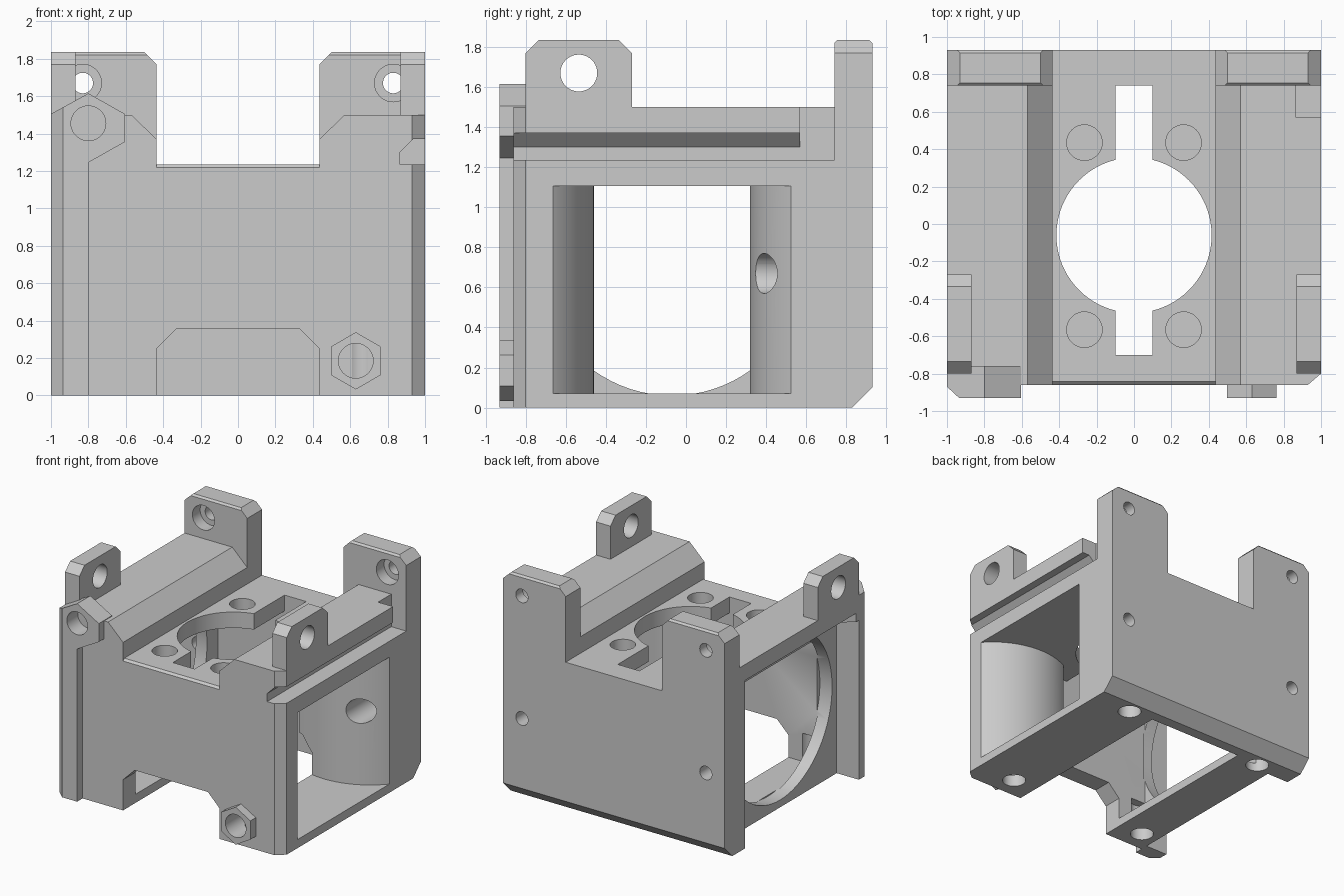
import bpy, math

if "Cube" in bpy.data.objects:
    bpy.data.objects.remove(bpy.data.objects["Cube"])

grey = bpy.data.materials.new("light grey plastic")
grey.diffuse_color = (0.6, 0.6, 0.6, 1)
grey.use_nodes = True
grey.node_tree.nodes["Principled BSDF"].inputs["Base Color"].default_value = grey.diffuse_color

AXES = {'x': lambda u, v, w: (w, u, v),    # profile in y, z
        'y': lambda u, v, w: (u, w, v),    # profile in x, z
        'z': lambda u, v, w: (u, v, w)}    # profile in x, y


def prism(name, axis, pts, a, b):
    """Extrude a closed 2D profile along an axis from a to b."""
    n, put = len(pts), AXES[axis]
    verts = [put(u, v, a) for u, v in pts] + [put(u, v, b) for u, v in pts]
    faces = [list(range(n)), list(range(n, 2 * n))]
    faces += [[i, (i + 1) % n, n + (i + 1) % n, n + i] for i in range(n)]
    me = bpy.data.meshes.new(name)
    me.from_pydata(verts, [], faces)
    me.materials.append(grey)
    ob = bpy.data.objects.new(name, me)
    bpy.context.collection.objects.link(ob)
    bpy.context.view_layer.objects.active = ob
    bpy.ops.object.mode_set(mode='EDIT')
    bpy.ops.mesh.select_all(action='SELECT')
    bpy.ops.mesh.normals_make_consistent(inside=False)
    bpy.ops.object.mode_set(mode='OBJECT')
    return ob


def box(name, x0, x1, y0, y1, z0, z1):
    return prism(name, 'z', [(x0, y0), (x1, y0), (x1, y1), (x0, y1)], z0, z1)


def ring(u, v, r, n=40, turn=0.0):
    return [(u + r * math.cos(turn + 2 * math.pi * i / n),
             v + r * math.sin(turn + 2 * math.pi * i / n)) for i in range(n)]


def rod(axis, u, v, r, a, b, n=40):
    return prism("bore", axis, ring(u, v, r, n), a, b)


def combine(ob, other, op='DIFFERENCE'):
    """Apply one boolean and remove the helper."""
    m = ob.modifiers.new("join", 'BOOLEAN')
    m.operation, m.solver, m.object = op, 'EXACT', other
    bpy.context.view_layer.objects.active = ob
    bpy.ops.object.modifier_apply(modifier=m.name)
    bpy.data.objects.remove(other)


# Main housing with sloped shoulders and the rail groove on the right
body = prism("housing", 'y', [
    (-1, 0), (1, 0), (1, 1.235), (.865, 1.235), (.865, 1.30), (.935, 1.37),
    (1, 1.37), (1, 1.5), (.57, 1.5), (.435, 1.37), (.435, 1.235),
    (-.435, 1.235), (-.435, 1.37), (-.57, 1.5), (-1, 1.5)], -.86, .75)
combine(body, box("rail_end", .865, 1.1, .57, .8, 1.235, 1.6))
combine(body, prism("corner_chamfer", 'z',
                    [(.93, -.86), (.93, -1), (1.1, -1), (1.1, -.8), (1, -.8)], -.1, 1.6))
combine(body, prism("floor_edge", 'x', [(-.9, 1.218), (-.86, 1.218), (-.843, 1.235),
                                        (-.843, 1.3), (-.9, 1.3)], -.435, .435))

# Rear plate with two chamfered ears
rear = prism("rear_plate", 'y', [
    (-1, 0), (1, 0), (1, 1.77), (.93, 1.835), (.5, 1.835), (.435, 1.77),
    (.435, 1.235), (-.435, 1.235), (-.435, 1.77), (-.5, 1.835),
    (-.93, 1.835), (-1, 1.77)], .74, .93)
for y, s in ((.74, 1), (.93, -1)):
    combine(rear, prism("ear_edge", 'x', [
        (y - .05 * s, 1.9), (y - .05 * s, 1.82), (y, 1.82),
        (y + .015 * s, 1.835), (y + .015 * s, 1.9)], -1.1, 1.1))
combine(body, rear, 'UNION')

# Motor recess on the left
combine(body, box("motor_recess", -1.1, -.8, -.8, .67, -.1, 1.37))

# Front lugs with cross holes
for x0, x1 in ((-1, -.87), (.87, 1)):
    lug = prism("front_lug", 'x', [
        (-.8, 1.45), (-.27, 1.45), (-.27, 1.77), (-.335, 1.835),
        (-.735, 1.835), (-.8, 1.77)], x0, x1)
    combine(lug, rod('x', -.535, 1.67, .092, x0 - .1, x1 + .1))
    combine(body, lug, 'UNION')

# Left front strip, screw boss and nut boss
strip = prism("front_strip", 'z', [(-1, -.8), (-1, -.87), (-.935, -.93),
                                   (-.8, -.93), (-.8, -.8)], 0, 1.5)
combine(body, strip, 'UNION')
boss = prism("screw_boss", 'y', [(-1, 1.3), (-.8, 1.245), (-.605, 1.355),
                                 (-.605, 1.505), (-.8, 1.615), (-1, 1.505)], -.93, -.76)
combine(boss, prism("boss_chamfer", 'z', [(-1.1, -1), (-.935, -1), (-.935, -.93),
                                          (-1, -.87), (-1.1, -.87)], 1, 2))
combine(body, boss, 'UNION')
nut = prism("nut_boss", 'y', ring(.63, .185, .153, 6, math.pi / 6), -.93, -.8)
combine(body, nut, 'UNION')

# Inner chamber, leaving rounded columns beside the right window
chamber = box("chamber", -.7, 1.1, -.7, .74, .07, 1.105)
for s in (-1, 1):
    arc = [(x, -.07 + s * (.99 - math.sqrt(.36 - (x - .55) ** 2)))
           for x in (.28 + .82 * i / 32 for i in range(33))]
    combine(chamber, prism("column", 'z', arc + [(1.1, s * 1.3), (.28, s * 1.3)], -.1, 1.3))
combine(body, chamber)

# Motor opening in the left wall
combine(body, rod('x', -.07, .73, .67, -.81, -.69, 80))

# Floor channel with chamfered top, open at the front
combine(body, prism("floor_channel", 'y', [
    (-.435, -.1), (.435, -.1), (.435, .25), (.33, .355), (-.33, .355),
    (-.435, .25)], -1, .74))

# Round opening with key slot in the top
combine(body, rod('z', 0, -.06, .415, 1, 1.4, 80))
combine(body, box("key_slot", -.098, .098, -.7, .74, .95, 1.4))

# Screw holes: top, bottom, rear and front
for x in (-.265, .265):
    for y in (-.565, .435):
        combine(body, rod('z', x, y, .095, 1.13, 1.4))
for x in (-.65, .65):
    for y in (-.68, .72):
        combine(body, rod('z', x, y, .09, -.1, .3))
for x in (-.83, .83):
    combine(body, rod('y', x, 1.67, .055, .6, 1.1))
    combine(body, rod('y', x, 1.67, .1, .7, .84))
    combine(body, rod('y', x, .67, .055, .6, 1.1))
combine(body, rod('y', .83, .67, .1, 0, .8))
combine(body, rod('y', -.8, 1.455, .093, -1.1, -.79))
combine(body, rod('y', .63, .185, .093, -1.1, -.6))

# Chamfer along the lower rear edge
combine(body, prism("rear_chamfer", 'x', [(.83, 0), (.83, -.1), (1.1, -.1),
                                          (1.1, .1), (.93, .1)], -1.1, 1.1))

bpy.ops.object.select_all(action='DESELECT')
body.select_set(True)
bpy.context.view_layer.objects.active = body
bpy.ops.object.shade_smooth_by_angle(angle=math.radians(25))
